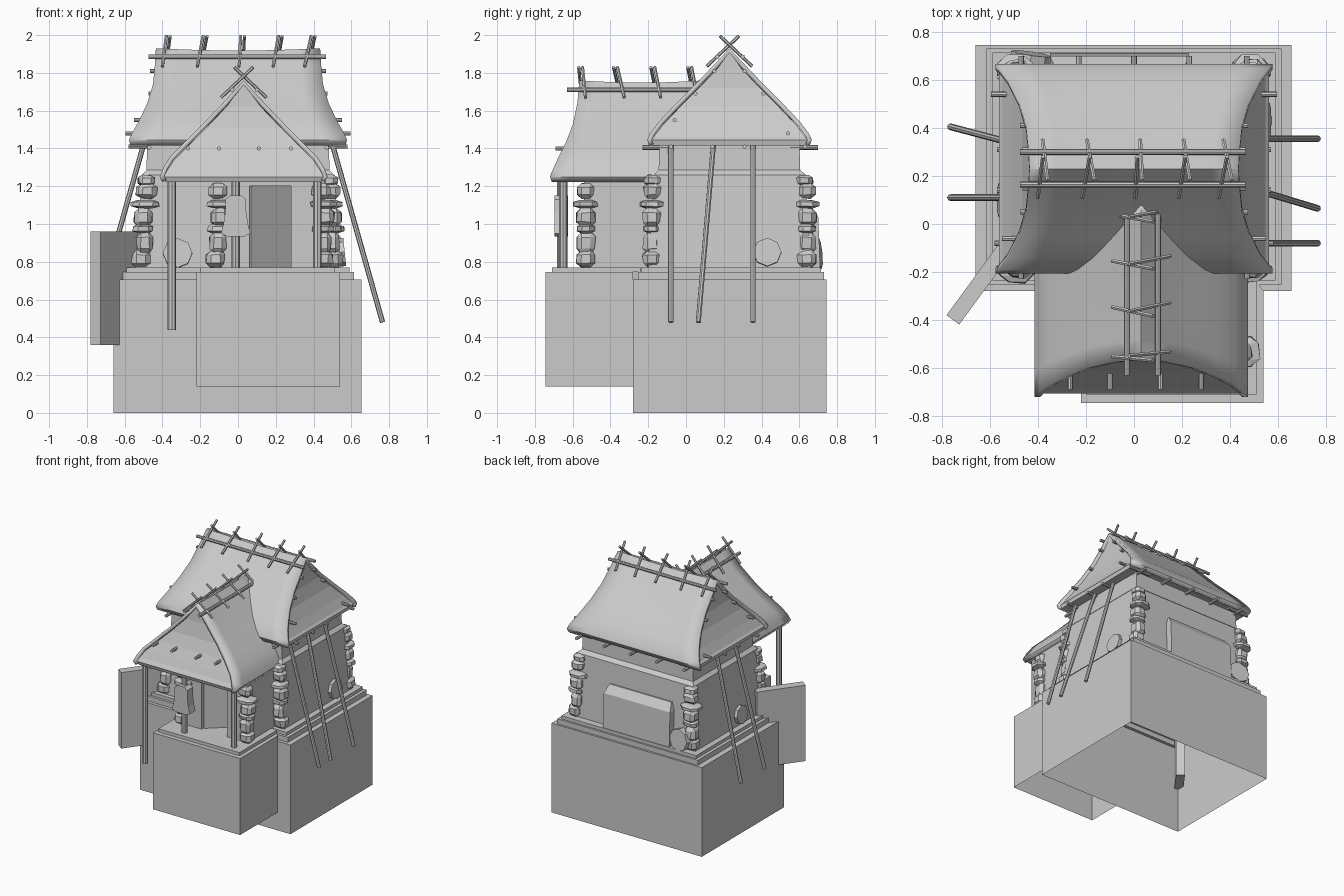
import bpy, bmesh, math, random
from mathutils import Vector, Matrix

if "Cube" in bpy.data.objects:
    bpy.data.objects.remove(bpy.data.objects["Cube"])
random.seed(4)

def make(name, bm, smooth=False):
    bmesh.ops.recalc_face_normals(bm, faces=bm.faces[:])
    me = bpy.data.meshes.new(name)
    bm.to_mesh(me)
    bm.free()
    ob = bpy.data.objects.new(name, me)
    bpy.context.collection.objects.link(ob)
    if smooth:
        bpy.ops.object.select_all(action='DESELECT')
        ob.select_set(True)
        bpy.context.view_layer.objects.active = ob
        bpy.ops.object.shade_smooth_by_angle(angle=math.radians(40))
    return ob

def rings(name, levels, bottom=True):
    """Stack of rectangles (x0, x1, y0, y1, z), lofted from bottom to top."""
    bm = bmesh.new()
    rs = [[bm.verts.new(p) for p in ((a, c, z), (b, c, z), (b, d, z), (a, d, z))]
          for a, b, c, d, z in levels]
    for lo, hi in zip(rs, rs[1:]):
        for i in range(4):
            j = (i + 1) % 4
            bm.faces.new((lo[i], lo[j], hi[j], hi[i]))
    bm.faces.new(rs[-1])
    if bottom:
        bm.faces.new(rs[0][::-1])
    return make(name, bm)

def box(name, a, b, c, d, z0, z1):
    return rings(name, [(a, b, c, d, z0), (a, b, c, d, z1)])

def rod(name, p, q, r=0.012, n=8):
    p, q = Vector(p), Vector(q)
    bm = bmesh.new()
    m = Matrix.Translation((p + q) / 2) @ (q - p).to_track_quat('Z', 'Y').to_matrix().to_4x4()
    bmesh.ops.create_cone(bm, cap_ends=True, segments=n, radius1=r, radius2=r,
                          depth=(q - p).length, matrix=m)
    return make(name, bm, True)

def roof(name, prof, centre, along_y):
    """Thatch sheet plus closed gable core; prof rows are (half span, z, end0, end1)."""
    bm = bmesh.new()
    rows = [(-v, z, a, b) for v, z, a, b in prof[:0:-1]] + list(prof)
    n, grid = 8, []
    for v, z, a, b in rows:
        line = []
        for k in range(n + 1):
            t = k / n
            u = a + (b - a) * t
            sag = 0.012 * math.sin(math.pi * t) if z > 1.6 else 0
            co = (centre + v, u, z - sag) if along_y else (u, centre + v, z - sag)
            line.append(bm.verts.new(co))
        grid.append(line)
    for r, s in zip(grid, grid[1:]):
        for k in range(n):
            bm.faces.new((r[k], r[k + 1], s[k + 1], s[k]))
    bmesh.ops.recalc_face_normals(bm, faces=bm.faces[:])
    up = sum(f.normal.z for f in bm.faces)
    if up < 0:
        bmesh.ops.reverse_faces(bm, faces=bm.faces[:])
    me_ob = make(name + "_thatch", bm, True)
    mod = me_ob.modifiers.new("thickness", 'SOLIDIFY')
    mod.thickness = 0.024
    mod.offset = -1 if up != 0 else 1
    if me_ob.data.polygons[len(me_ob.data.polygons) // 2].normal.z < 0:
        me_ob.data.flip_normals()
    core = []
    for v, z, a, b in reversed(prof):
        w = max(v - 0.018, 0.002)
        zz = z - 0.02 if z > prof[-1][1] + 0.03 else z
        core.append((centre - w, centre + w, a + 0.015, b - 0.015, zz) if along_y
                    else (a + 0.015, b - 0.015, centre - w, centre + w, zz))
    rings(name + "_gable", core)

# plinths, hollow underneath, with stepped tops
rings("main_plinth", [(-.66, .655, -.28, .745, 0), (-.66, .655, -.28, .745, .705),
                      (-.615, .615, -.255, .73, .705), (-.615, .615, -.255, .73, .745),
                      (-.59, .59, -.235, .715, .745), (-.59, .59, -.235, .715, .77)], False)
rings("porch_plinth", [(-.22, .54, -.745, -.28, .14), (-.22, .54, -.745, -.28, .745),
                       (-.2, .51, -.71, -.24, .745), (-.2, .51, -.71, -.24, .77)], False)

# house walls
rings("house_wall", [(-.545, .545, -.2, .66, .77), (-.51, .51, -.17, .635, 1.26),
                     (-.485, .485, -.145, .605, 1.285), (-.48, .48, -.14, .60, 1.43)])
# porch walls with a door gap and a half-open door
box("porch_wall_left", -.12, .06, -.54, -.5, .77, 1.24)
box("porch_wall_right", .28, .46, -.54, -.5, .77, 1.24)
box("porch_side_left", -.12, -.08, -.5, -.15, .77, 1.24)
box("porch_side_right", .42, .46, -.5, -.15, .77, 1.24)
box("door_lintel", .06, .28, -.54, -.5, 1.2, 1.24)
door = box("door", 0, .29, -.012, .012, .77, 1.2)
door.matrix_world = Matrix.Translation((.06, -.51, 0)) @ Matrix.Rotation(math.radians(42), 4, 'Z')

# roofs
main = [(0, 1.93, .435), (.08, 1.845, .44), (.18, 1.74, .45), (.28, 1.64, .48),
        (.37, 1.545, .525), (.42, 1.48, .562), (.436, 1.445, .577), (.425, 1.415, .57)]
roof("main_roof", [(v, z, -u, u) for v, z, u in main], .23, False)
porch = [(0, 1.76, -.565), (.11, 1.64, -.575), (.22, 1.525, -.60), (.31, 1.435, -.635),
         (.39, 1.355, -.675), (.425, 1.30, -.70), (.445, 1.25, -.72), (.43, 1.222, -.71)]
roof("porch_roof", [(v, z, f, .09) for v, z, f in porch], .03, True)

# ridge poles and crossed sticks
for y in (.165, .30):
    rod("main_ridge_pole", (-.475, y, 1.885), (.465, y, 1.885))
for x in (-.38, -.19, .02, .21, .38):
    t = random.uniform(-.02, .02)
    for s in (-1, 1):
        rod("main_ridge_stick", (x + t + s * .01, .23 + s * .12, 1.835),
            (x - t + s * .01, .23 - s * .05, 1.995), .009, 6)
for x in (-.03, .10):
    rod("porch_ridge_pole", (x, -.63, 1.71), (x, .05, 1.71))
for y in (-.55, -.355, -.16, .035):
    t = random.uniform(0, .02)
    for s in (-1, 1):
        rod("porch_ridge_stick", (.03 + s * .12, y + t + s * .01, 1.67),
            (.03 - s * .05, y - t + s * .01, 1.83), .009, 6)

# purlin ends poking out of the gables
for s in (-1, 1):
    for y, z, x in ((.05, 1.69, .475), (.41, 1.69, .475), (-.06, 1.55, .55), (.54, 1.48, .595),
                    (.15, 1.81, .465), (.31, 1.81, .465), (-.08, 1.41, .58), (.14, 1.41, .57),
                    (.31, 1.41, .57), (.63, 1.41, .57)):
        rod("purlin_end", (s * .38, y, z), (s * x, y, z), .011)
for x in (-.265, -.10, .11, .28):
    rod("porch_purlin_end", (x, -.55, 1.40), (x, -.69, 1.40), .011)
for x in (-.47, -.23, 0, .23, .47):
    rod("back_rafter_end", (x, .55, 1.405), (x, .70, 1.405), .012)
    if abs(x) > .4:
        rod("front_rafter_end", (x, -.08, 1.405), (x, -.23, 1.405), .012)

# porch posts and leaning props
for x, y, z in ((-.35, -.66, .44), (-.012, -.65, .77), (.42, -.65, .77)):
    rod("porch_post", (x, y, z), (x, y, 1.24), .022)
for y0, y1 in ((-.08, -.08), (.145, .065), (.355, .355)):
    rod("right_prop", (.50, y0, 1.42), (.765, y1, .48), .014)
for y0, y1 in ((.11, .11), (.335, .405)):
    rod("left_prop", (-.50, y0, 1.42), (-.765, y1, .48), .014)

# cloth hanging on the middle post
half = [(.03, 1.15), (.055, 1.13), (.055, 1.07), (.065, 1.0), (.078, .95), (.045, .935)]
outline = half + [(-x, z) for x, z in reversed(half)]
bm = bmesh.new()
f = bm.faces.new([bm.verts.new((x - .012, -.695, z)) for x, z in outline])
ex = bmesh.ops.extrude_face_region(bm, geom=[f])
bmesh.ops.translate(bm, vec=(0, .07, 0), verts=[v for v in ex["geom"] if isinstance(v, bmesh.types.BMVert)])
make("hanging_cloth", bm)

# slanted side board
board = box("side_board", -.185, .185, -.033, .033, .36, .96)
board.matrix_world = Matrix.Translation((-.645, -.25, 0)) @ Matrix.Rotation(math.atan2(.30, .22), 4, 'Z')

# back hatch with sloping top
rings("back_hatch", [(-.35, .23, .60, .71, .77), (-.35, .23, .60, .70, 1.04), (-.33, .21, .60, .655, 1.1)])

# rough corner stones
def stone(c, size):
    bm = bmesh.new()
    bmesh.ops.create_cube(bm, size=2)
    bmesh.ops.bevel(bm, geom=bm.edges[:], offset=.5, segments=1, affect='EDGES')
    for v in bm.verts:
        v.co = Vector(c) + Vector([v.co[i] * size[i] * random.uniform(.88, 1.08) for i in range(3)])
    make("corner_stone", bm)

for cx, cy in ((-.52, -.18), (.52, -.18), (-.52, .64), (.52, .64), (-.11, -.53), (.45, -.53)):
    house = abs(cx) > .5
    for z, a, b, h in ((.815, .05, .05, .045), (.90, .045, .05, .06), (.975, .055, .045, .025),
                       (1.035, .05, .05, .05), (1.105, .07, .065, .022), (1.175, .05, .045, .04)):
        lean = 1 - .06 * (z - .77) / .5 if house else 1
        inward = random.uniform(-.01, .02)
        stone((cx * lean - math.copysign(inward, cx) if house else cx + inward,
               cy, z), (a, b, h))
    if house:
        stone((cx * .93, cy * .98, 1.23), (.045, .045, .03))

# round wall stones
for p, d, r in (((-.32, -.2, .845), (0, -1, .1), .078), ((.545, .43, .85), (1, 0, .1), .075),
                ((-.43, .69, .845), (.15, 1, .1), .085), ((-.545, .1, .85), (-1, 0, .1), .07)):
    d = Vector(d).normalized()
    rod("wall_stone", Vector(p) - d * .03, Vector(p) + d * .02, r, 8)
